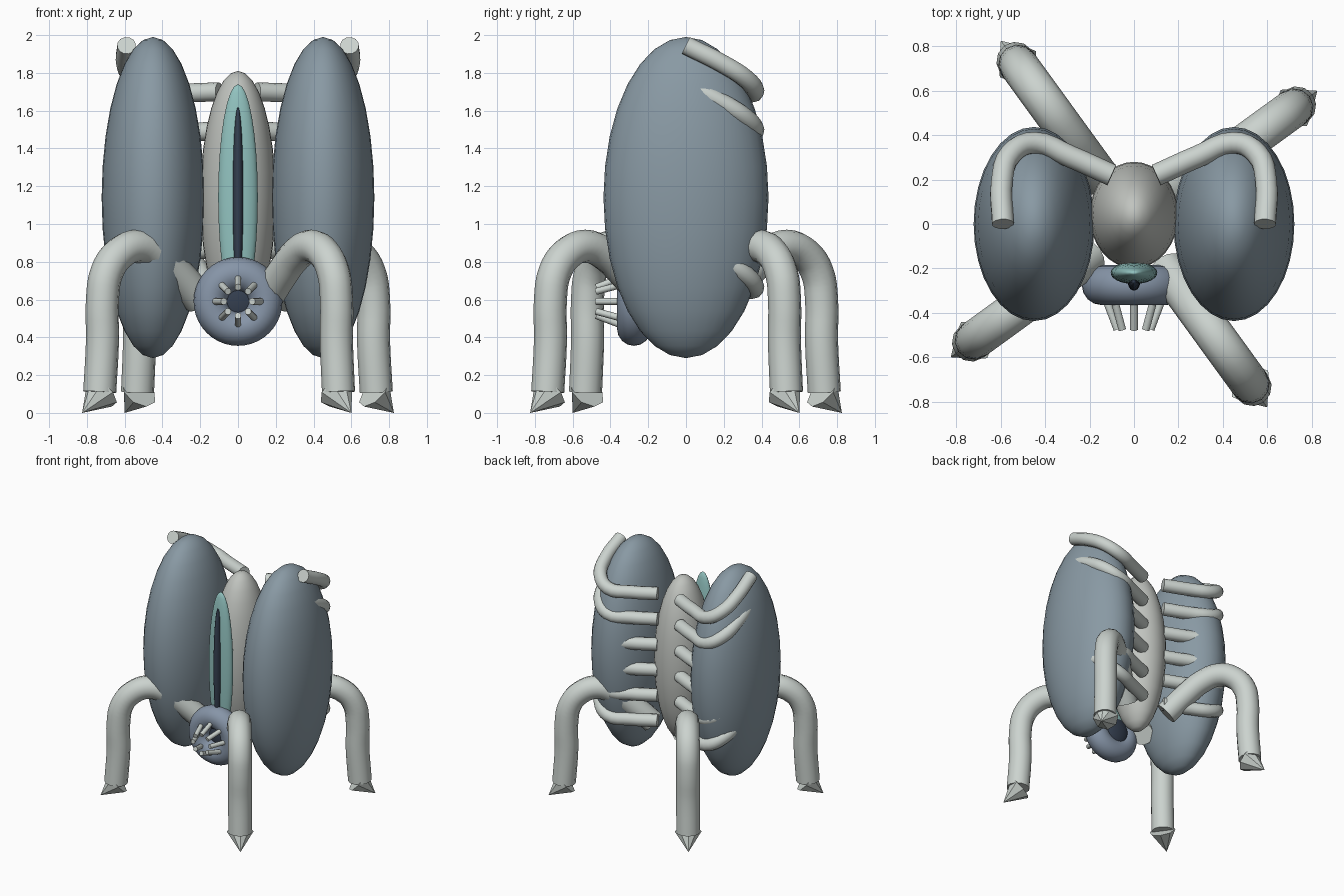
import bpy, math
from mathutils import Vector, Matrix

if "Cube" in bpy.data.objects:
    bpy.data.objects.remove(bpy.data.objects["Cube"])


def material(name, rgb):
    m = bpy.data.materials.new(name)
    m.diffuse_color = (*rgb, 1)
    m.use_nodes = True
    m.node_tree.nodes["Principled BSDF"].inputs["Base Color"].default_value = m.diffuse_color
    return m


PALE = material("pale grey", (0.60, 0.65, 0.62))
STONE = material("stone grey", (0.53, 0.55, 0.52))
SLATE = material("slate blue", (0.25, 0.32, 0.37))
STEEL = material("steel blue", (0.24, 0.30, 0.39))
TEAL = material("teal", (0.29, 0.55, 0.53))
NAVY = material("dark navy", (0.035, 0.05, 0.08))


def finish(name, mat, smooth=True):
    ob = bpy.context.object
    ob.name = name
    ob.data.materials.clear()
    ob.data.materials.append(mat)
    if smooth:
        bpy.ops.object.transform_apply(location=False, rotation=True, scale=True)
        bpy.ops.object.shade_smooth_by_angle(angle=math.radians(40))
    return ob


def ellipsoid(name, loc, radii, mat):
    bpy.ops.mesh.primitive_uv_sphere_add(segments=32, ring_count=16, location=loc)
    bpy.context.object.scale = radii
    return finish(name, mat)


def tube(name, points, radius, mat):
    cu = bpy.data.curves.new(name, 'CURVE')
    cu.dimensions = '3D'
    cu.resolution_u = 4
    cu.bevel_depth = radius
    cu.bevel_resolution = 4
    cu.use_fill_caps = True
    sp = cu.splines.new('BEZIER')
    sp.bezier_points.add(len(points) - 1)
    for bp, p in zip(sp.bezier_points, points):
        bp.co = p
        bp.handle_left_type = bp.handle_right_type = 'AUTO'
    ob = bpy.data.objects.new(name, cu)
    bpy.context.collection.objects.link(ob)
    bpy.ops.object.select_all(action='DESELECT')
    ob.select_set(True)
    bpy.context.view_layer.objects.active = ob
    bpy.ops.object.convert(target='MESH')
    return finish(name, mat)


def cone(name, a, b, r1, r2, sides, mat, smooth):
    a, b = Vector(a), Vector(b)
    d = b - a
    bpy.ops.mesh.primitive_cone_add(vertices=sides, radius1=r1, radius2=r2, depth=d.length,
                                    location=(a + b) / 2,
                                    rotation=d.to_track_quat('Z', 'Y').to_euler())
    return finish(name, mat, smooth)


# Body: central core, two large side pods, front slit
ellipsoid("core_body", (0, 0.04, 1.14), (0.20, 0.24, 0.67), STONE)
for s in (-1, 1):
    ellipsoid("side_pod", (0.45 * s, 0, 1.14), (0.272, 0.437, 0.85), SLATE)
ellipsoid("front_panel", (0, -0.22, 1.14), (0.105, 0.05, 0.60), TEAL)
ellipsoid("front_slit", (0, -0.26, 1.14), (0.028, 0.04, 0.48), NAVY)

# Mouth ring with a dark throat and eight inward-leaning teeth
MOUTH = Vector((0, -0.275, 0.59))
bpy.ops.mesh.primitive_torus_add(location=MOUTH, rotation=(math.pi / 2, 0, 0),
                                 major_radius=0.145, minor_radius=0.09,
                                 major_segments=40, minor_segments=16)
finish("mouth_ring", STEEL)
ellipsoid("throat", MOUTH + Vector((0, 0.04, 0)), (0.13, 0.06, 0.13), NAVY)
for i in range(8):
    t = i * math.pi / 4
    d = Vector((math.cos(t), 0, math.sin(t)))
    cone("tooth", MOUTH + d * 0.128 + Vector((0, -0.06, 0)),
         MOUTH + d * 0.075 + Vector((0, -0.20, 0)), 0.018, 0.018, 10, PALE, True)

# Four arched legs with pointed feet, as (radius, height)
LEG = [(0.25, 0.60), (0.40, 0.74), (0.53, 0.84), (0.66, 0.882), (0.78, 0.84),
       (0.86, 0.74), (0.887, 0.60), (0.887, 0.38), (0.905, 0.11)]
for i in range(4):
    a = math.radians(36 + 90 * i)

    def at(r, z):
        return (r * math.cos(a), r * math.sin(a), z)
    tube("leg", [at(*p) for p in LEG], 0.088, PALE)
    cone("foot", at(0.89, 0.11), at(1.02, 0.0), 0.10, 0.0, 8, PALE, False)

# Six ribs per side, wrapping from the back of the core around the pods
RIB = [(0.10, 0.22, 0), (0.29, 0.305, -0.005), (0.45, 0.365, 0.005),
       (0.555, 0.315, 0.07), (0.595, 0.19, 0.15), (0.59, 0.0, 0.245)]
for i in range(6):
    z0 = 1.70 - 0.208 * i
    for s in (-1, 1):
        tube("rib", [(s * x, y, z0 + z) for x, y, z in RIB], 0.05, PALE)
